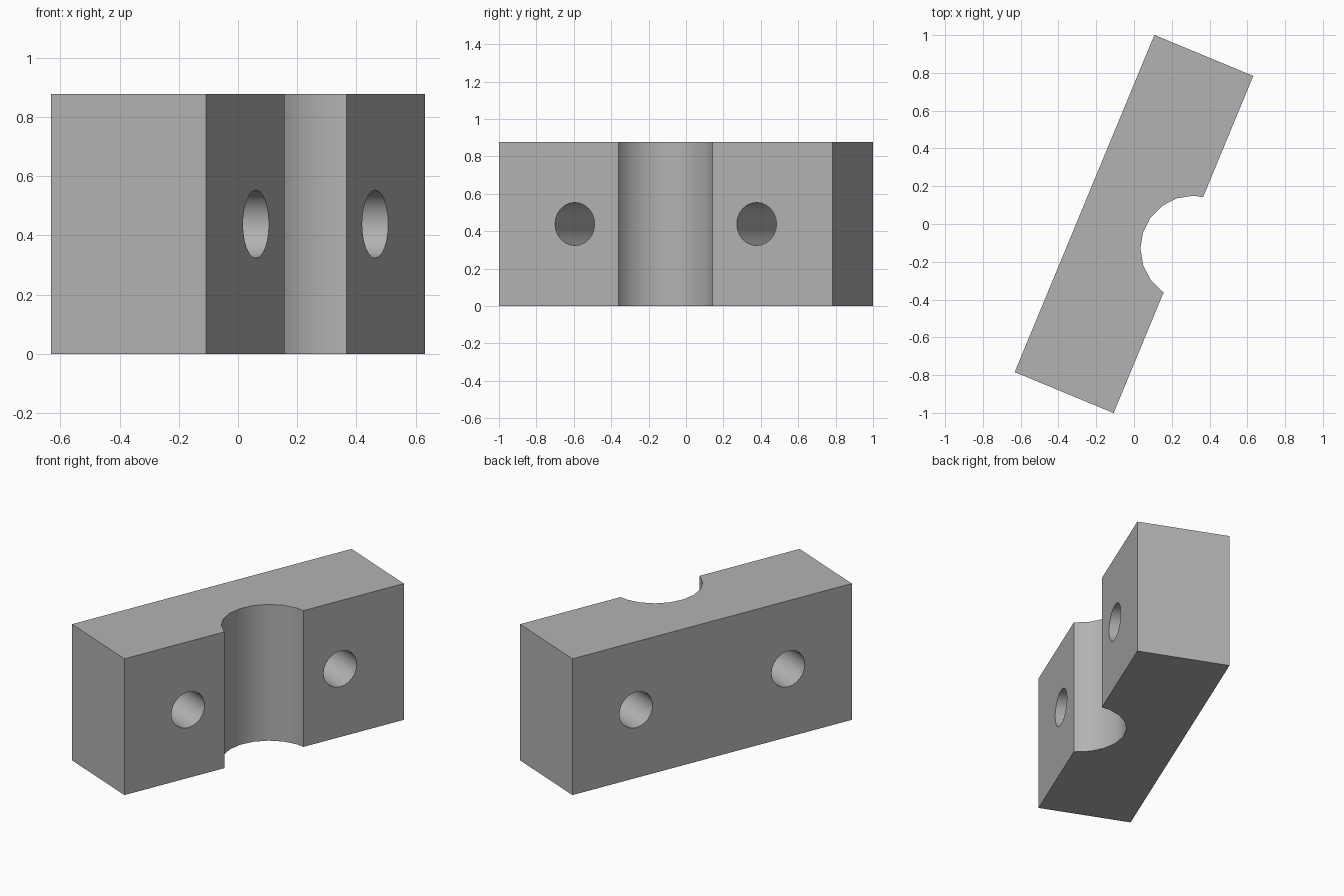
import bpy
from math import radians, pi
from mathutils import Matrix

default = bpy.data.objects.get("Cube")
if default:
    bpy.data.objects.remove(default, do_unlink=True)

LENGTH, WIDTH, HEIGHT = 1.932, 0.567, 0.877
TURN = Matrix.Rotation(radians(67.5), 4, 'Z')

grey = bpy.data.materials.new("plain grey")
grey.use_nodes = True
colour = (0.45, 0.45, 0.45, 1)
grey.diffuse_color = colour
grey.node_tree.nodes["Principled BSDF"].inputs["Base Color"].default_value = colour

# Rectangular block, turned about the vertical axis
bpy.ops.mesh.primitive_cube_add(size=1)
block = bpy.context.object
block.name = "clamp_block"
block.data.transform(TURN @ Matrix.Translation((0, 0, HEIGHT / 2))
                     @ Matrix.Diagonal((LENGTH, WIDTH, HEIGHT, 1)))
block.data.materials.append(grey)


def cut(name, radius, matrix):
    """Cut a round bore through the block."""
    bpy.ops.mesh.primitive_cylinder_add(vertices=20 if radius > 0.2 else 24,
                                        radius=radius, depth=2)
    cutter = bpy.context.object
    cutter.name = name
    cutter.hide_render = True
    cutter.data.transform(matrix)
    cutter.data.materials.append(grey)
    mod = block.modifiers.new(name, 'BOOLEAN')
    mod.operation = 'DIFFERENCE'
    mod.solver = 'EXACT'
    mod.object = cutter
    bpy.context.view_layer.objects.active = block
    bpy.ops.object.modifier_apply(modifier=name)
    bpy.data.objects.remove(cutter, do_unlink=True)


# Upright half-round groove in the long face
cut("groove_cutter", 0.28, Matrix.Translation(TURN @ Matrix.Translation((0, -0.34, 0.44)).translation))

# Two bolt holes through the thickness
for side in (-1, 1):
    cut("bolt_hole_cutter", 0.115,
        TURN @ Matrix.Translation((side * 0.526, 0, HEIGHT / 2)) @ Matrix.Rotation(pi / 2, 4, 'X'))

# Smooth curved walls, crisp edges
bpy.ops.object.select_all(action='DESELECT')
block.select_set(True)
bpy.context.view_layer.objects.active = block
bpy.ops.object.shade_smooth_by_angle(angle=radians(30))
